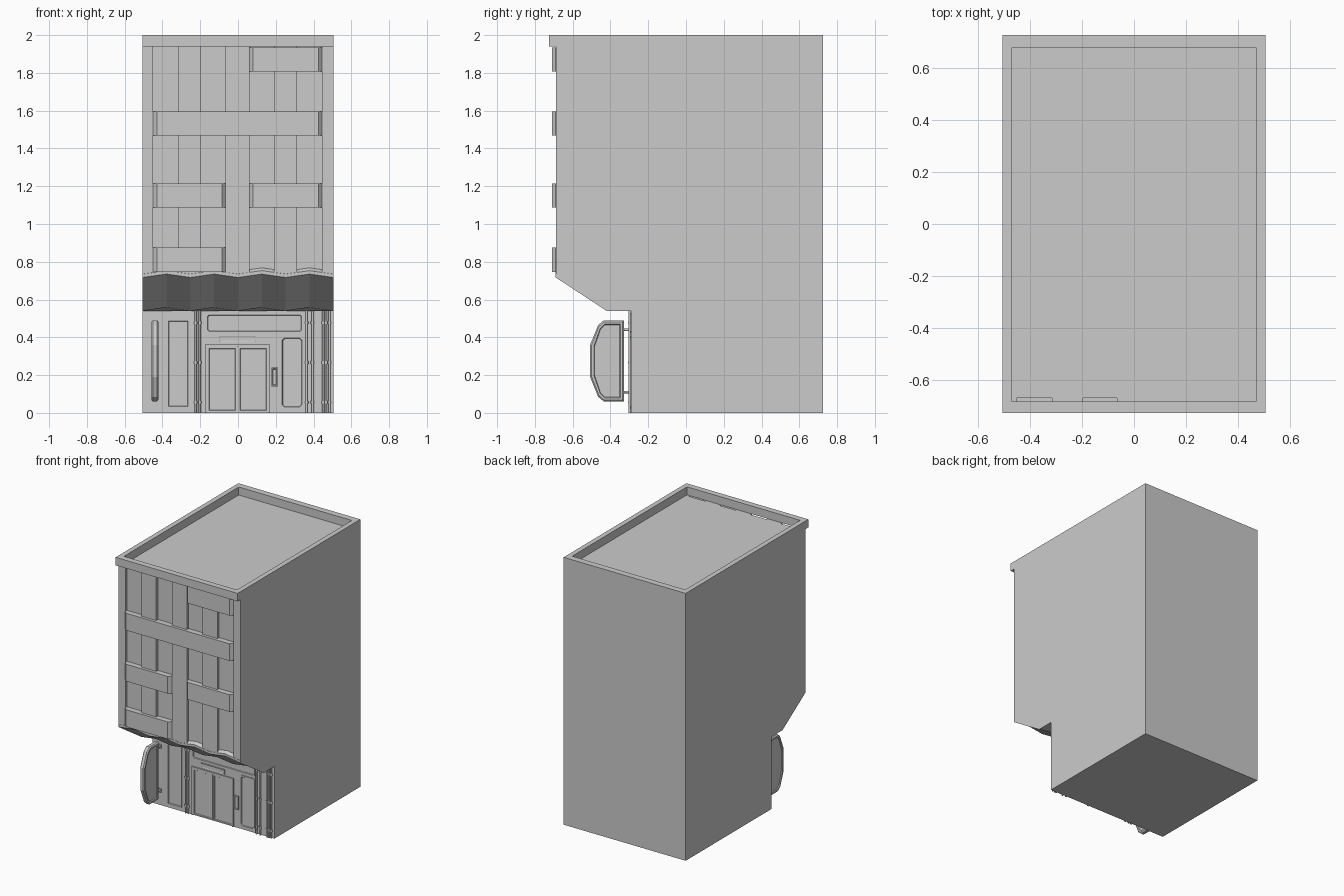
import bpy, bmesh, math

if "Cube" in bpy.data.objects:
    bpy.data.objects.remove(bpy.data.objects["Cube"])

WALL = -0.292      # shop front plane
RECESS = -0.668    # upper facade recess plane
FRONT = -0.689     # upper facade strip plane


def finish(name, bm):
    bmesh.ops.recalc_face_normals(bm, faces=bm.faces)
    me = bpy.data.meshes.new(name)
    bm.to_mesh(me)
    bm.free()
    ob = bpy.data.objects.new(name, me)
    bpy.context.collection.objects.link(ob)
    return ob


def loft(name, sections):
    """Skin closed sections of equal point count and cap both ends."""
    bm = bmesh.new()
    rings = [[bm.verts.new(p) for p in s] for s in sections]
    n = len(rings[0])
    for a, b in zip(rings, rings[1:]):
        for i in range(n):
            bm.faces.new((a[i], a[(i + 1) % n], b[(i + 1) % n], b[i]))
    bm.faces.new(rings[0])
    bm.faces.new(rings[-1])
    return finish(name, bm)


def rect(x0, x1, z0, z1, y, chamfer=0.0):
    c = chamfer
    if not c:
        return [(x0, y, z0), (x1, y, z0), (x1, y, z1), (x0, y, z1)]
    return [(x0 + c, y, z0), (x1 - c, y, z0), (x1, y, z0 + c), (x1, y, z1 - c),
            (x1 - c, y, z1), (x0 + c, y, z1), (x0, y, z1 - c), (x0, y, z0 + c)]


def box(name, x0, x1, y0, y1, z0, z1):
    return loft(name, [rect(x0, x1, z0, z1, y0), rect(x0, x1, z0, z1, y1)])


def panel(name, x0, x1, z0, z1, proud=0.007, border=0.009, sink=0.005, c=0.0):
    """Framed panel on the shop wall with a sunken centre."""
    y = WALL - proud
    b = border

    def inner(e, yy):
        return rect(x0 + e, x1 - e, z0 + e, z1 - e, yy, c)
    return loft(name, [rect(x0, x1, z0, z1, WALL + 0.01, c), rect(x0, x1, z0, z1, y, c),
                       inner(b, y), inner(b + 0.003, y + sink)])


def cylinder(name, x, y, z, r, length, along_y=False):
    ring = [(r * math.cos(i * math.pi / 4), r * math.sin(i * math.pi / 4)) for i in range(8)]
    if along_y:
        ob = loft(name, [[(x + u, y + t, z + v) for u, v in ring] for t in (0, length)])
    else:
        ob = loft(name, [[(x + u, y + v, z + t) for u, v in ring] for t in (0, length)])
    for p in ob.data.polygons:
        p.use_smooth = len(p.vertices) == 4
    return ob


# Main block: side profile carried across x, with a zigzag canopy fold
def body_section(x, w):
    prof = [(0.725, 0), (WALL, 0), (WALL, 0.54), (-0.42, 0.54 + w), (-0.69, 0.717 + w),
            (-0.69, 0.735 + w), (RECESS, 0.75 + w), (RECESS, 1.94), (0.725, 1.94)]
    return [(x, y, z) for y, z in prof]


loft("building_body", [body_section(-0.505 + i * 1.01 / 8, 0.018 * (i % 2)) for i in range(9)])

# Parapet ring with front overhang around the sunken roof
outer = [(-0.505, -0.725), (0.505, -0.725), (0.505, 0.725), (-0.505, 0.725)]
inner = [(-0.468, -0.68), (0.468, -0.68), (0.468, 0.677), (-0.468, 0.677)]
bm = bmesh.new()
rings = [[bm.verts.new((x, y, z)) for x, y in loop]
         for loop, z in ((outer, 1.94), (outer, 2.0), (inner, 2.0), (inner, 1.94))]
for k in range(4):
    a, b = rings[k], rings[(k + 1) % 4]
    for i in range(4):
        bm.faces.new((a[i], a[(i + 1) % 4], b[(i + 1) % 4], b[i]))
finish("roof_parapet", bm)

# Vertical facade strips between window bays
for x0, x1 in ((-0.505, -0.45), (-0.315, -0.195), (-0.065, 0.06), (0.19, 0.312), (0.445, 0.505)):
    box("facade_strip", x0, x1, FRONT, RECESS + 0.02, 0.73, 1.94)

# Balcony boxes with slanted ends
for x0, x1, z0 in ((0.06, 0.445, 1.807), (-0.45, 0.445, 1.468), (-0.45, -0.065, 1.087),
                   (0.06, 0.445, 1.087), (-0.45, -0.065, 0.747)):
    z1 = z0 + 0.128
    loft("balcony", [rect(x0, x1, z0, z1, RECESS + 0.01), rect(x0, x1, z0, z1, FRONT - 0.001),
                     rect(x0 + 0.02, x1 - 0.02, z0, z1, -0.71)])

# Shop front panels
panel("side_window", -0.372, -0.26, 0.03, 0.49, border=0.004)
panel("transom_window", -0.17, 0.346, 0.422, 0.528, c=0.008)
panel("shop_window", 0.226, 0.346, 0.022, 0.405, border=0.008, c=0.012)
panel("door_lintel_plate", -0.10, 0.096, 0.373, 0.408, border=0.003, sink=0.002)
panel("keypad", 0.177, 0.211, 0.14, 0.24, proud=0.012, border=0.006)

# Door frame and double doors
box("door_frame_top", -0.176, 0.17, WALL - 0.009, WALL + 0.01, 0.35, 0.362)
for x0, x1 in ((-0.176, -0.163), (0.16, 0.17)):
    box("door_frame_side", x0, x1, WALL - 0.009, WALL + 0.01, 0, 0.35)
for x0, x1 in ((-0.163, -0.004), (0.001, 0.16)):
    panel("door_leaf", x0, x1, 0.004, 0.35, proud=0.006)

# Drain pipes with collars
for x in (-0.224, -0.202, 0.363, 0.394, 0.451, 0.466, 0.484):
    cylinder("drain_pipe", x, -0.299, 0, 0.006, 0.542)
    for z in (0.05, 0.26, 0.47):
        cylinder("pipe_collar", x, -0.299, z, 0.009, 0.014)

# Hanging blank sign board with a raised rim and brackets
shape = [(-0.328, 0.06), (-0.328, 0.49), (-0.435, 0.49), (-0.465, 0.465), (-0.508, 0.36),
         (-0.508, 0.19), (-0.465, 0.085), (-0.435, 0.06)]


def sign_ring(x, s):
    cy, cz = -0.418, 0.275
    sy, sz = 1 - s / 0.09, 1 - s / 0.215
    return [(x, cy + (y - cy) * sy, cz + (z - cz) * sz) for y, z in shape]


loft("hanging_sign", [sign_ring(-0.44 + dx, s) for dx, s in (
    (-0.012, 0.024), (-0.018, 0.02), (-0.018, 0.008), (-0.011, 0), (0.011, 0),
    (0.018, 0.008), (0.018, 0.02), (0.012, 0.024))])
for z in (0.11, 0.44):
    cylinder("sign_bracket", -0.44, -0.335, z, 0.007, 0.05, along_y=True)
    box("bracket_plate", -0.452, -0.428, -0.3, -0.28, z - 0.014, z + 0.014)
